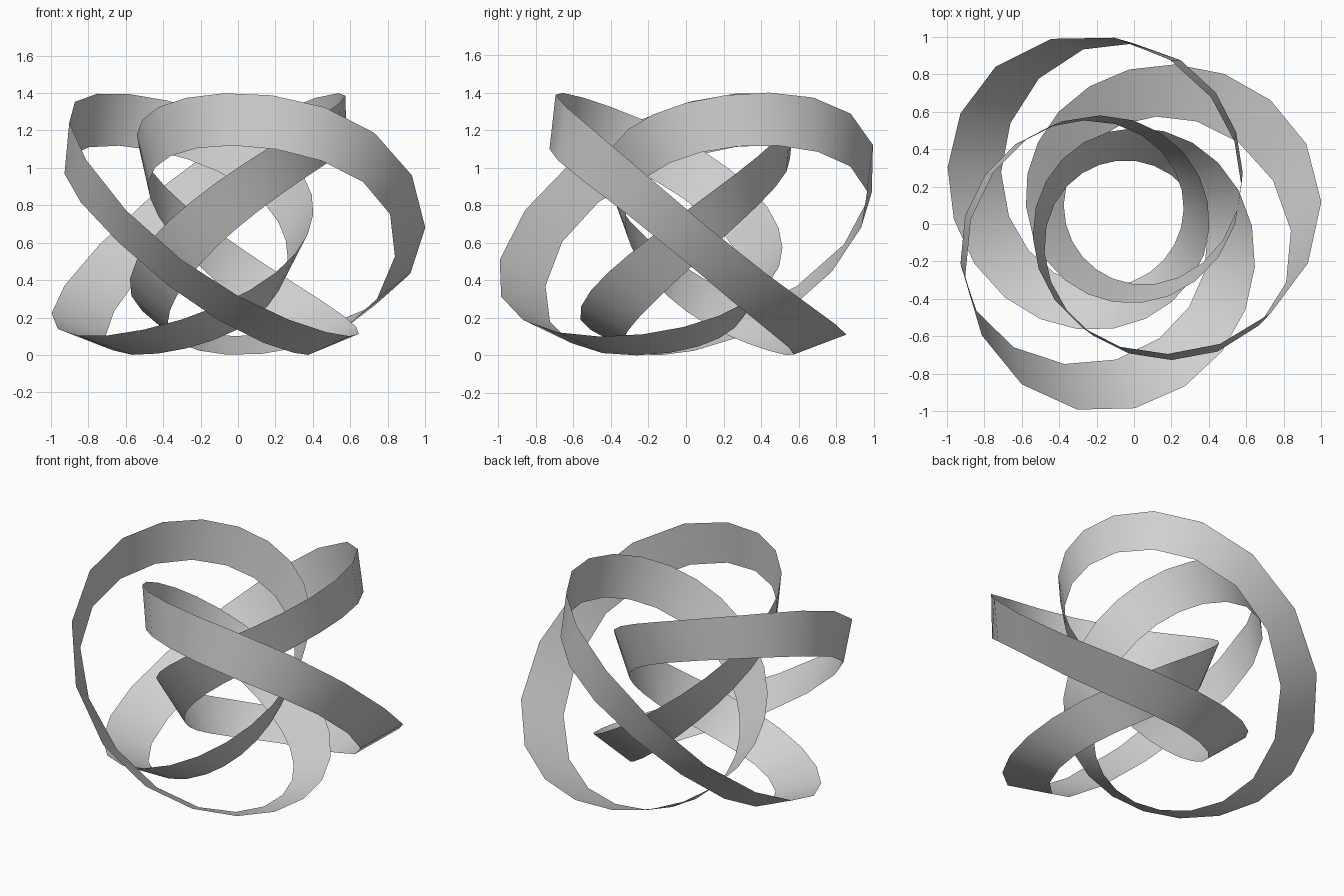
import bpy, bmesh
from math import sin, cos, radians, pi

cube = bpy.data.objects.get("Cube")
if cube:
    bpy.data.objects.remove(cube)

CENTRE = (-0.052, 0.035)
STEPS = 80          # twenty per turn, four turns
TURNS = 4


def phase(theta):
    """Rise-and-fall phase: three waves over four turns, quicker on the outer lobes."""
    psi = 0.75 * theta
    for _ in range(40):
        psi = 0.75 * (theta + 0.6 * sin(psi))
    return psi


def edge_point(theta, radius, swing, lobe, mid, rise, drop, delay):
    """Point on one edge of the ribbon; delay holds back the climb on the inside."""
    r = radius + swing * cos(phase(theta - radians(lobe)))
    psi = phase(theta - radians(drop))
    z = mid - rise * sin(psi - radians(delay) * ((1 - cos(psi)) / 2) ** 2)
    return (CENTRE[0] + r * cos(theta), CENTRE[1] + r * sin(theta), z)


# Knotted ribbon: two edges joined by a closed strip of quads
bm = bmesh.new()
pairs = []
for k in range(STEPS):
    theta = 2 * pi * TURNS * k / STEPS
    shift = radians(6 * cos(phase(theta)) - 1.5)
    upper = bm.verts.new(edge_point(theta + shift, 0.757, 0.303, 11, 0.75, 0.65, 0, -4))
    lower = bm.verts.new(edge_point(theta - shift, 0.62, 0.315, -27, 0.56, 0.56, -7, 12))
    pairs.append((upper, lower))
for (a, b), (c, d) in zip(pairs, pairs[1:] + pairs[:1]):
    bm.faces.new((b, d, c, a)).smooth = True

mesh = bpy.data.meshes.new("knotted_ribbon")
bm.to_mesh(mesh)
bm.free()
ribbon = bpy.data.objects.new("knotted_ribbon", mesh)
bpy.context.collection.objects.link(ribbon)

# Plain grey
grey = bpy.data.materials.new("light_grey")
grey.use_nodes = True
colour = (0.64, 0.64, 0.64, 1)
grey.diffuse_color = colour
grey.node_tree.nodes["Principled BSDF"].inputs["Base Color"].default_value = colour
mesh.materials.append(grey)
